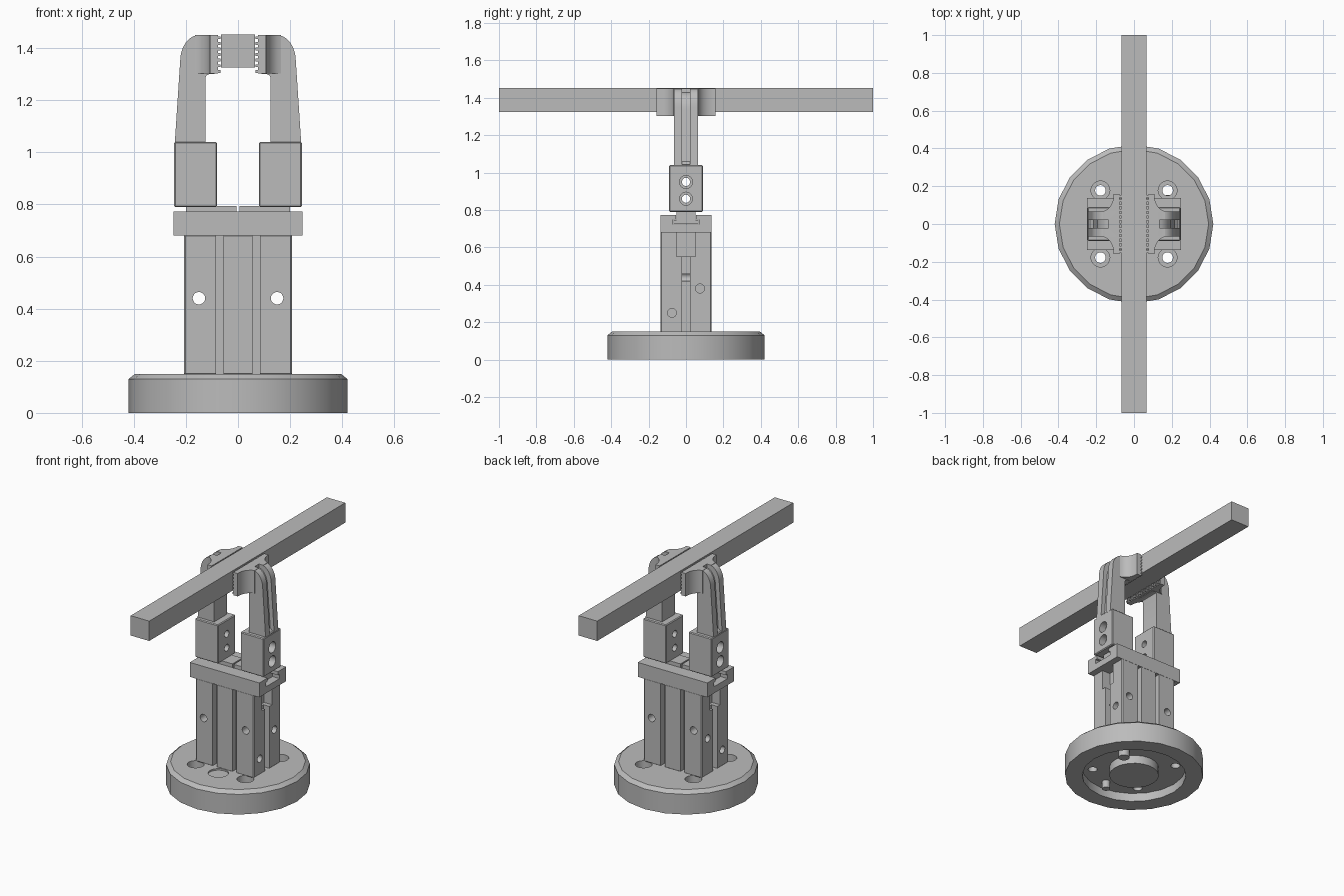
import bpy, bmesh, math
from mathutils import Matrix, Vector

if "Cube" in bpy.data.objects:
    bpy.data.objects.remove(bpy.data.objects["Cube"], do_unlink=True)

metal = bpy.data.materials.new("plain_grey")
metal.use_nodes = True
metal.diffuse_color = (0.5, 0.5, 0.5, 1)
metal.node_tree.nodes["Principled BSDF"].inputs["Base Color"].default_value = (0.5, 0.5, 0.5, 1)


def finish(name, bm):
    bmesh.ops.recalc_face_normals(bm, faces=bm.faces)
    mesh = bpy.data.meshes.new(name)
    bm.to_mesh(mesh)
    bm.free()
    mesh.materials.append(metal)
    obj = bpy.data.objects.new(name, mesh)
    bpy.context.collection.objects.link(obj)
    return obj


def prism(name, points, axis, lo, hi):
    """Extrude a 2D outline along one axis; the points use the other two axes in order."""
    bm = bmesh.new()

    def place(p):
        c = list(p)
        c.insert(axis, lo)
        return bm.verts.new(c)
    face = bm.faces.new([place(p) for p in points])
    new = bmesh.ops.extrude_face_region(bm, geom=[face])["geom"]
    move = Vector((0, 0, 0))
    move[axis] = hi - lo
    bmesh.ops.translate(bm, vec=move, verts=[v for v in new if isinstance(v, bmesh.types.BMVert)])
    return finish(name, bm)


def box(name, x, y, z):
    return prism(name, [(x[0], y[0]), (x[1], y[0]), (x[1], y[1]), (x[0], y[1])], 2, *z)


def rod(name, centre, radius, axis, lo, hi, sides=20):
    ring = [(centre[0] + radius * math.cos(math.tau * i / sides),
             centre[1] + radius * math.sin(math.tau * i / sides)) for i in range(sides)]
    return prism(name, ring, axis, lo, hi)


def lathe(name, profile, sides):
    bm = bmesh.new()
    verts = [bm.verts.new((r, 0, z)) for r, z in profile]
    edges = [bm.edges.new(pair) for pair in zip(verts, verts[1:])]
    bmesh.ops.spin(bm, geom=verts + edges, cent=(0, 0, 0), axis=(0, 0, 1),
                   angle=math.tau, steps=sides, use_duplicate=False)
    bmesh.ops.remove_doubles(bm, verts=bm.verts, dist=0.0005)
    return finish(name, bm)


def apply(obj, mod):
    bpy.context.view_layer.objects.active = obj
    bpy.ops.object.modifier_apply(modifier=mod.name)


def cut(obj, *cutters):
    for cutter in cutters:
        mod = obj.modifiers.new("cut", "BOOLEAN")
        mod.operation, mod.solver, mod.object = "DIFFERENCE", "EXACT", cutter
        apply(obj, mod)
        bpy.data.objects.remove(cutter, do_unlink=True)


def bevel(obj, width):
    mod = obj.modifiers.new("bevel", "BEVEL")
    mod.width, mod.segments = width, 1
    apply(obj, mod)


def mirror(obj):
    mod = obj.modifiers.new("mirror", "MIRROR")
    mod.use_mirror_merge = False
    apply(obj, mod)


BOTH = (-1, 1)

# Round base with a recessed underside and counterbored mounting holes
base = lathe("base", [(0, 0), (0.15, 0), (0.15, 0.055), (0.315, 0.055), (0.315, 0),
                      (0.42, 0), (0.42, 0.13), (0.395, 0.15), (0, 0.15)], 20)
for sx in BOTH:
    for sy in BOTH:
        spot = (0.178 * sx, 0.178 * sy)
        cut(base, rod("bore", spot, 0.028, 2, -0.1, 0.3),
            rod("counterbore", spot, 0.05, 2, 0.1, 0.3))
cut(base, rod("dimple", (0, -0.2), 0.06, 2, 0.14, 0.3))
rod("locating_pin_a", (0.18, 0.12), 0.034, 2, 0.005, 0.07)
rod("locating_pin_b", (0.02, -0.24), 0.024, 2, 0.005, 0.07)

# Actuator body with grooves, cross holes and side channels
body = box("body", (-0.208, 0.208), (-0.137, 0.137), (0.145, 0.685))
bevel(body, 0.006)
for s in BOTH:
    for y in BOTH:
        cut(body, box("groove", sorted((0.055 * s, 0.085 * s)),
                      sorted((0.1 * y, 0.2 * y)), (0.1, 0.8)))
    cut(body, rod("cross_hole", (0.15 * s, 0.44), 0.024, 1, -0.3, 0.3),
        box("side_channel", sorted((0.165 * s, 0.3 * s)), (-0.022, 0.022), (0.1, 0.6)),
        box("side_pocket", sorted((0.15 * s, 0.3 * s)), (-0.05, 0.05), (0.55, 0.8)))
    for y, z in ((0.075, 0.38), (-0.075, 0.25)):
        cut(body, rod("side_hole", (y, z), 0.024, 0, *sorted((0.16 * s, 0.3 * s))))


def tee(neck, foot, low, mid, high):
    half = [(foot, low), (foot, mid), (neck, mid), (neck, high)]
    return half + [(-y, z) for y, z in reversed(half)]


# Guide plate with a T-slot, and the sliding carriages in it
plate = box("guide_plate", (-0.248, 0.248), (-0.137, 0.137), (0.68, 0.773))
cut(plate, prism("tee_slot", tee(0.053, 0.07, 0.722, 0.75, 0.9), 0, -0.4, 0.4))
mirror(prism("carriage", tee(0.05, 0.066, 0.724, 0.747, 0.795), 0, 0.005, 0.2))

# Jaw blocks with screw holes
block = box("jaw_block", (0.08, 0.245), (-0.09, 0.09), (0.79, 1.04))
bevel(block, 0.005)
for z in (0.86, 0.95):
    cut(block, rod("screw_hole", (0, z), 0.022, 0, 0, 0.4),
        rod("screw_head_seat", (0, z), 0.035, 0, 0.2, 0.4))
mirror(block)

# Curved fingers with a groove down the outer side
arc = [(0.15 + 0.072 * math.cos(a), 1.35 + 0.1 * math.sin(a))
       for a in (math.pi / 2 * i / 8 for i in range(9))]
finger = prism("finger", [(0.125, 1.03), (0.243, 1.03), (0.241, 1.06)] + arc +
               [(0.09, 1.45), (0.09, 1.3), (0.11, 1.3), (0.121, 1.296), (0.125, 1.285)],
               1, -0.065, 0.065)
floor = [(0.12 + 0.075 * math.cos(a), 1.33 + 0.1 * math.sin(a))
         for a in (math.pi / 2 * i / 8 for i in range(8))]
cut(finger, prism("finger_groove", [(0.3, 1.043), (0.232, 1.043), (0.215, 1.06)] + floor +
                  [(0.13, 1.6), (0.3, 1.6)], 1, -0.022, 0.022))
mirror(finger)

# Wide gripping tips, flaring out from the fingers in a concave curve
flare = [(0.18 - 0.072 * math.cos(a), 0.15 - 0.085 * math.sin(a))
         for a in (math.pi / 2 * i / 8 for i in range(8))]
side = [(0.077, 0.158), (0.108, 0.158)] + flare + [(0.165, 0.064)]
tip = prism("gripping_tip", side + [(x, -y) for x, y in reversed(side)], 2, 1.302, 1.45)
cut(tip, prism("tip_groove", [(0.135, 1.6), (0.12, 1.43), (0.165, 1.38), (0.195, 1.28), (0.3, 1.28),
                              (0.3, 1.6)], 1, -0.022, 0.022))
mirror(tip)

# Grid of small gripping teeth on the tips
bm = bmesh.new()
for row in range(7):
    for col in range(13):
        spot = Matrix.Translation((0.073, (col - 6) * 0.0245, 1.311 + row * 0.0215))
        bmesh.ops.create_cube(bm, size=1, matrix=spot @ Matrix.Diagonal((0.012, 0.013, 0.011, 1)))
mirror(finish("gripping_teeth", bm))

# Square bar held between the tips
box("held_bar", (-0.066, 0.066), (-1, 1), (1.325, 1.453))

# Smooth the round surfaces and keep the edges sharp
for obj in bpy.context.collection.objects:
    obj.select_set(obj.type == "MESH")
bpy.ops.object.shade_smooth_by_angle(angle=math.radians(30))
